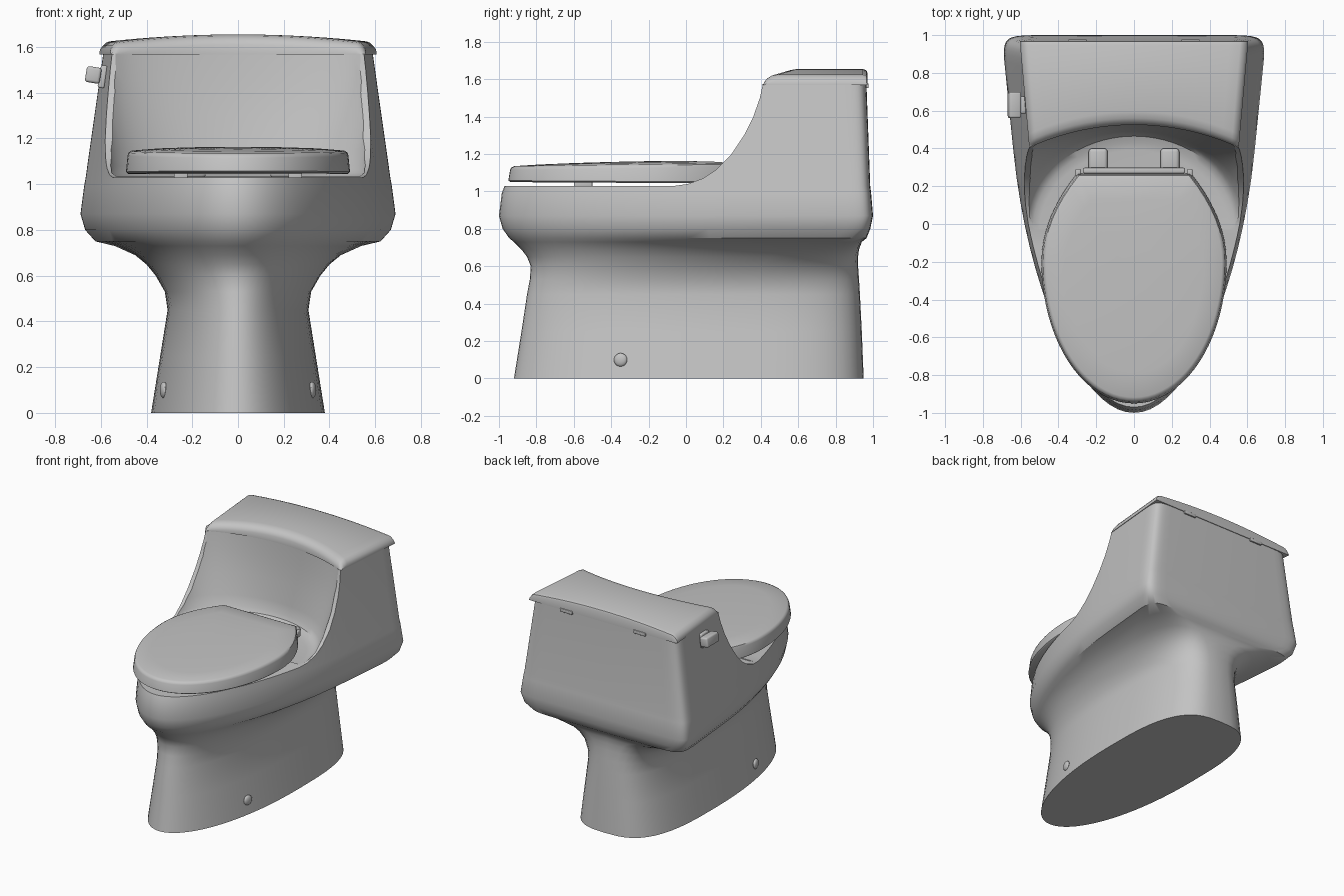
import bpy, bmesh, math
from math import sin, cos, pi

if "Cube" in bpy.data.objects:
    bpy.data.objects.remove(bpy.data.objects["Cube"], do_unlink=True)

mat = bpy.data.materials.new("glazed_grey")
mat.use_nodes = True
mat.diffuse_color = (0.55, 0.55, 0.55, 1)
mat.node_tree.nodes["Principled BSDF"].inputs["Base Color"].default_value = (0.55, 0.55, 0.55, 1)


def activate(ob):
    bpy.ops.object.select_all(action='DESELECT')
    ob.select_set(True)
    bpy.context.view_layer.objects.active = ob


def smooth(ob, angle=32):
    activate(ob)
    bpy.ops.object.shade_smooth_by_angle(angle=math.radians(angle))


def finish(name, bm):
    bmesh.ops.recalc_face_normals(bm, faces=bm.faces)
    me = bpy.data.meshes.new(name)
    bm.to_mesh(me)
    bm.free()
    ob = bpy.data.objects.new(name, me)
    bpy.context.collection.objects.link(ob)
    me.materials.append(mat)
    return ob


def loft(name, sections):
    """Skin a list of closed sections and cap both ends."""
    bm = bmesh.new()
    rows = [[bm.verts.new(p) for p in s] for s in sections]
    n = len(rows[0])
    for a, b in zip(rows, rows[1:]):
        for i in range(n):
            j = (i + 1) % n
            bm.faces.new((a[i], a[j], b[j], b[i]))
    bm.faces.new(rows[0])
    bm.faces.new(rows[-1])
    return finish(name, bm)


def block(name, loc, size, bevel=0.0, tilt=0.0):
    bm = bmesh.new()
    bmesh.ops.create_cube(bm, size=1)
    bmesh.ops.scale(bm, vec=size, verts=bm.verts)
    if bevel:
        bmesh.ops.bevel(bm, geom=bm.edges[:], offset=bevel, segments=3, profile=0.5, affect='EDGES')
    ob = finish(name, bm)
    ob.location = loc
    ob.rotation_euler.y = tilt
    smooth(ob)
    return ob


def mirrored(half):
    """Close a half outline that starts and ends on the centre line."""
    return half + [(-x, y, z) for x, y, z in reversed(half[1:-1])]


# Body: plan outlines with a round nose and a squarer back
def body_ring(z, w, taper, front, back, mid, square):
    half = []
    for i in range(19):
        t = i / 18 * pi / 2
        y = mid - (mid - front) * cos(t) ** (2 / 2.2)
        half.append((w * sin(t) * (1 + taper * (y - mid)), y, z))
    for i in range(1, 13):
        t = i / 12 * pi / 2
        y = mid + (back - mid) * sin(t) ** (2 / square)
        x = w * cos(t) ** (2 / square) if i < 12 else 0
        half.append((x * (1 + taper * (y - mid)), y, z))
    return mirrored(half)


body = loft("bowl_and_tank", [body_ring(*r) for r in (
    (0.00, 0.38, 0, -0.92, 0.95, 0.2, 3),
    (0.25, 0.34, 0, -0.88, 0.94, 0.2, 3),
    (0.45, 0.308, 0, -0.85, 0.93, 0.2, 3),
    (0.53, 0.32, 0, -0.835, 0.925, 0.2, 3),
    (0.60, 0.36, 0.02, -0.83, 0.92, 0.22, 3),
    (0.65, 0.40, 0.04, -0.85, 0.92, 0.26, 3.3),
    (0.69, 0.445, 0.07, -0.88, 0.925, 0.3, 4),
    (0.73, 0.52, 0.12, -0.92, 0.94, 0.36, 7),
    (0.75, 0.585, 0.16, -0.945, 0.965, 0.4, 12),
    (0.80, 0.622, 0.16, -0.98, 0.985, 0.4, 16),
    (0.87, 0.64, 0.16, -1.0, 1.0, 0.4, 16),
    (0.99, 0.626, 0.16, -0.985, 0.99, 0.4, 16),
    (1.03, 0.62, 0.16, -0.97, 0.985, 0.4, 16),
    (1.57, 0.55, 0.16, -0.97, 0.965, 0.4, 16))])

# Cutter for the swept side profile above the rim
sweep = [(-1.3, 1.03), (-0.06, 1.03), (0.01, 1.04), (0.09, 1.07), (0.16, 1.115), (0.24, 1.195),
         (0.31, 1.30), (0.36, 1.40), (0.395, 1.50), (0.412, 1.58), (0.412, 1.8), (-1.3, 1.8)]
side_cutter = loft("side_cutter", [[(x, y, z) for y, z in sweep] for x in (-1, 1)])


# Cutter for the rounded hollow in front of the tank
def hollow(z, a, b, c):
    return [(a * cos(i / 32 * pi), c + b * sin(i / 32 * pi), z) for i in range(33)]


hollow_cutter = loft("hollow_cutter", [hollow(*r) for r in (
    (1.029, 0.50, 0.42, -0.03), (1.036, 0.535, 0.46, -0.03), (1.05, 0.557, 0.485, -0.02),
    (1.08, 0.567, 0.46, 0.02), (1.15, 0.578, 0.41, 0.08), (1.3, 0.595, 0.33, 0.18),
    (1.45, 0.603, 0.265, 0.26), (1.57, 0.61, 0.23, 0.3), (1.7, 0.61, 0.23, 0.3))])

for cutter in (side_cutter, hollow_cutter):
    cutter.hide_render = True
    mod = body.modifiers.new("cut", 'BOOLEAN')
    mod.operation = 'DIFFERENCE'
    mod.solver = 'EXACT'
    mod.object = cutter
    activate(body)
    bpy.ops.object.modifier_apply(modifier=mod.name)
    bpy.data.objects.remove(cutter, do_unlink=True)
smooth(body)


# Tank lid: side-to-side sections with a domed top and curved front
def lid_section(s):
    front = 0.405 + 0.12 * (1 - s * s)
    top = 1.655 - 0.035 * s * s - 0.03 * max(0, (abs(s) - 0.93) / 0.07) ** 2
    prof = [(front, 1.568), (front, top - 0.045), (front + 0.012, top - 0.022),
            (front + 0.035, top - 0.006), (front + 0.07, top), (0.945, top),
            (0.965, top - 0.008), (0.97, top - 0.02), (0.97, 1.568)]
    return [(s * (0.555 + 0.05 * (y - 0.41) / 0.56), y, max(z, 1.568)) for y, z in prof]


steps = [i / 10 * 0.93 for i in range(11)] + [0.955, 0.98, 1.0]
lid = loft("tank_lid", [lid_section(s) for s in [-s for s in reversed(steps[1:])] + steps])
smooth(lid, 40)


# Seat cover: egg-shaped rings with a gently domed, rising top
def seat_ring(z, scale, rise):
    half = [(0.49 * sin(i / 20 * pi / 2), -0.2 - 0.75 * cos(i / 20 * pi / 2)) for i in range(21)]
    half += [(0.49 - 0.19 * (i / 8) ** 2, -0.2 + 0.47 * i / 8) for i in range(1, 9)]
    half.append((0, 0.27))
    pts = [(x * scale, -0.3 + (y + 0.3) * scale) for x, y in half]
    return mirrored([(x, y, z + rise * (y + 0.95)) for x, y in pts])


seat = loft("seat_cover", [seat_ring(*r) for r in (
    (1.05, 0.98, -0.006), (1.058, 1.0, -0.006), (1.115, 0.985, 0.015), (1.128, 0.975, 0.015),
    (1.135, 0.95, 0.015), (1.141, 0.75, 0.018), (1.145, 0.45, 0.02), (1.147, 0.15, 0.02))])
smooth(seat, 40)

# Seat hinge, hinge pads and bumpers
block("hinge_bar", (0, 0.283, 1.085), (0.54, 0.03, 0.05), 0.008)
for side, tag in ((1, "left"), (-1, "right")):
    block(f"hinge_knuckle_{tag}", (side * 0.295, 0.272, 1.085), (0.03, 0.04, 0.05), 0.008)
    block(f"hinge_pad_{tag}", (side * 0.19, 0.335, 1.05), (0.1, 0.13, 0.045), 0.018)
    block(f"seat_bumper_{tag}", (side * 0.25, -0.55, 1.04), (0.06, 0.1, 0.03), 0.004)
    block(f"lid_tab_{tag}", (side * 0.3, 0.968, 1.565), (0.1, 0.016, 0.025), 0.004)
    # Floor bolt cap
    bm = bmesh.new()
    bmesh.ops.create_uvsphere(bm, u_segments=20, v_segments=10, radius=1)
    bmesh.ops.scale(bm, vec=(0.016, 0.036, 0.036), verts=bm.verts)
    cap = finish(f"bolt_cap_{tag}", bm)
    cap.location = (side * 0.325, -0.35, 0.1)
    cap.rotation_euler.z = side * -0.2
    smooth(cap)

# Flush lever on the right flank
block("lever_plate", (-0.592, 0.63, 1.47), (0.03, 0.09, 0.1), 0.008, 0.16)
block("lever_handle", (-0.633, 0.63, 1.478), (0.065, 0.14, 0.07), 0.012, 0.16)
